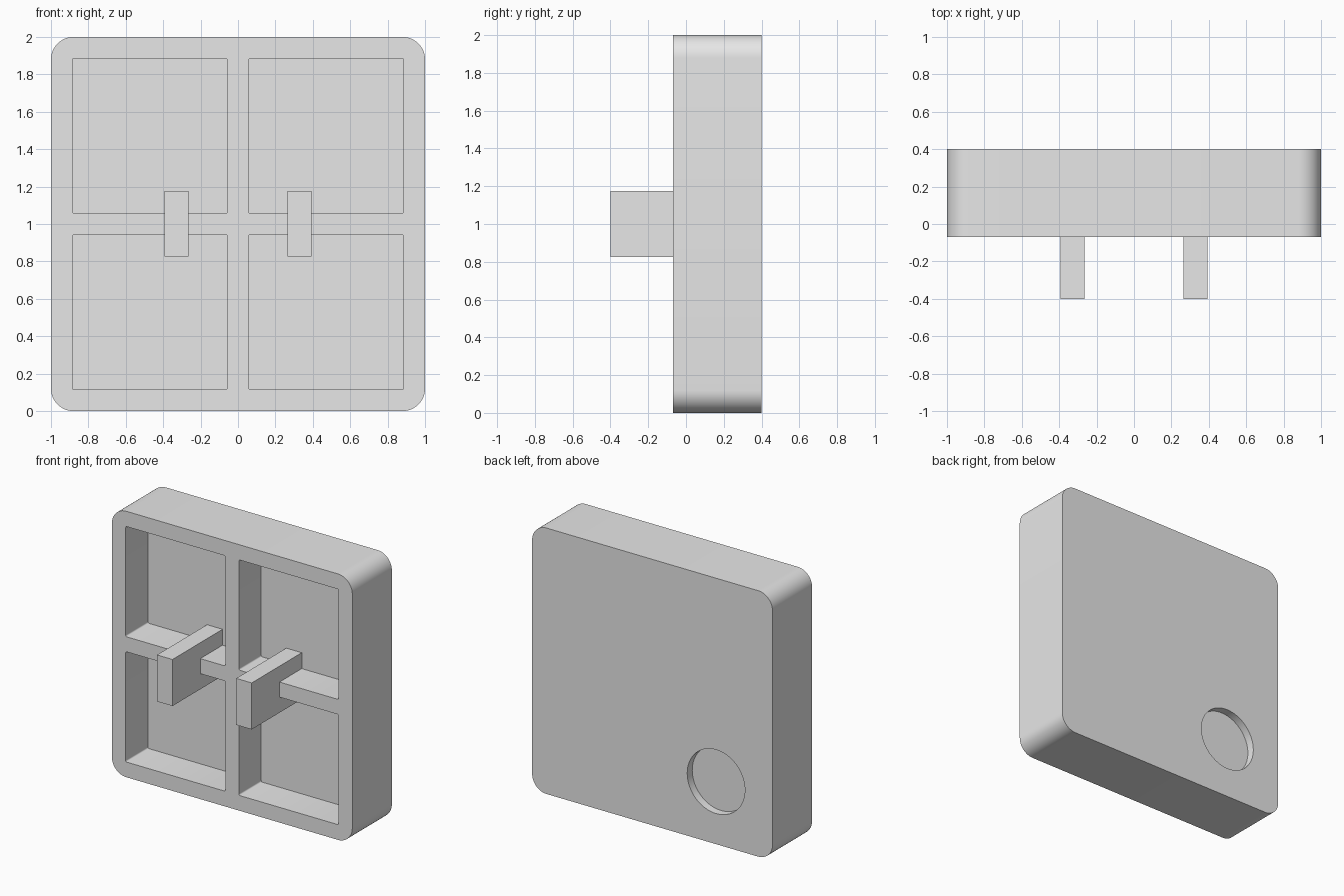
import bpy, bmesh, math

if "Cube" in bpy.data.objects:
    bpy.data.objects.remove(bpy.data.objects["Cube"])

FRONT, BACK, FLOOR = -0.07, 0.40, 0.195   # y of body front, body back, pocket floor

grey = bpy.data.materials.new("light_grey")
grey.diffuse_color = (0.8, 0.8, 0.8, 1)
grey.use_nodes = True
grey.node_tree.nodes["Principled BSDF"].inputs["Base Color"].default_value = grey.diffuse_color


def prism(name, outline, y0, y1):
    """Extrude an (x, z) outline along y."""
    bm = bmesh.new()
    face = bm.faces.new([bm.verts.new((x, y0, z)) for x, z in outline])
    ext = bmesh.ops.extrude_face_region(bm, geom=[face])
    moved = [v for v in ext["geom"] if isinstance(v, bmesh.types.BMVert)]
    bmesh.ops.translate(bm, verts=moved, vec=(0, y1 - y0, 0))
    bmesh.ops.recalc_face_normals(bm, faces=bm.faces)
    mesh = bpy.data.meshes.new(name)
    bm.to_mesh(mesh)
    bm.free()
    mesh.materials.append(grey)
    obj = bpy.data.objects.new(name, mesh)
    bpy.context.collection.objects.link(obj)
    return obj


def rounded_rect(cx, cz, w, h, r, steps):
    """Corner-rounded rectangle outline."""
    pts = []
    for i, (sx, sz) in enumerate([(1, 1), (-1, 1), (-1, -1), (1, -1)]):
        for k in range(steps + 1):
            a = math.pi / 2 * (i + k / steps)
            pts.append((cx + sx * (w / 2 - r) + r * math.cos(a),
                        cz + sz * (h / 2 - r) + r * math.sin(a)))
    return pts


def circle(cx, cz, r, n):
    return [(cx + r * math.cos(2 * math.pi * k / n),
             cz + r * math.sin(2 * math.pi * k / n)) for k in range(n)]


# Body: thick square tile with rounded corners
body = prism("body", rounded_rect(0, 1, 2, 2, 0.12, 12), FRONT, BACK)

# Cutters: four front pockets and one round recess in the back
cutters = [prism("pocket_cutter",
                 rounded_rect(sx * 0.471, 1 + sz * 0.471, 0.829, 0.829, 0.01, 3),
                 FRONT - 0.1, FLOOR)
           for sx in (-1, 1) for sz in (-1, 1)]
cutters.append(prism("recess_cutter", circle(-0.53, 0.47, 0.24, 64), BACK - 0.06, BACK + 0.1))

bpy.context.view_layer.objects.active = body
for cutter in cutters:
    cutter.hide_render = True
    mod = body.modifiers.new("cut", 'BOOLEAN')
    mod.operation = 'DIFFERENCE'
    mod.solver = 'EXACT'
    mod.object = cutter
    bpy.ops.object.modifier_apply(modifier=mod.name)
for cutter in cutters:
    bpy.data.objects.remove(cutter)

# Smooth rounded corners and recess wall, sharp edges elsewhere
bpy.ops.object.select_all(action='DESELECT')
body.select_set(True)
bpy.ops.object.shade_smooth_by_angle(angle=math.radians(35))

# Two mounting prongs rising from the pocket floor across the middle rib
for side, sx in (("left", -1), ("right", 1)):
    x0, x1 = sx * 0.265, sx * 0.394
    prism(side + "_prong", [(x0, 0.826), (x1, 0.826), (x1, 1.176), (x0, 1.176)],
          -0.40, FLOOR)
